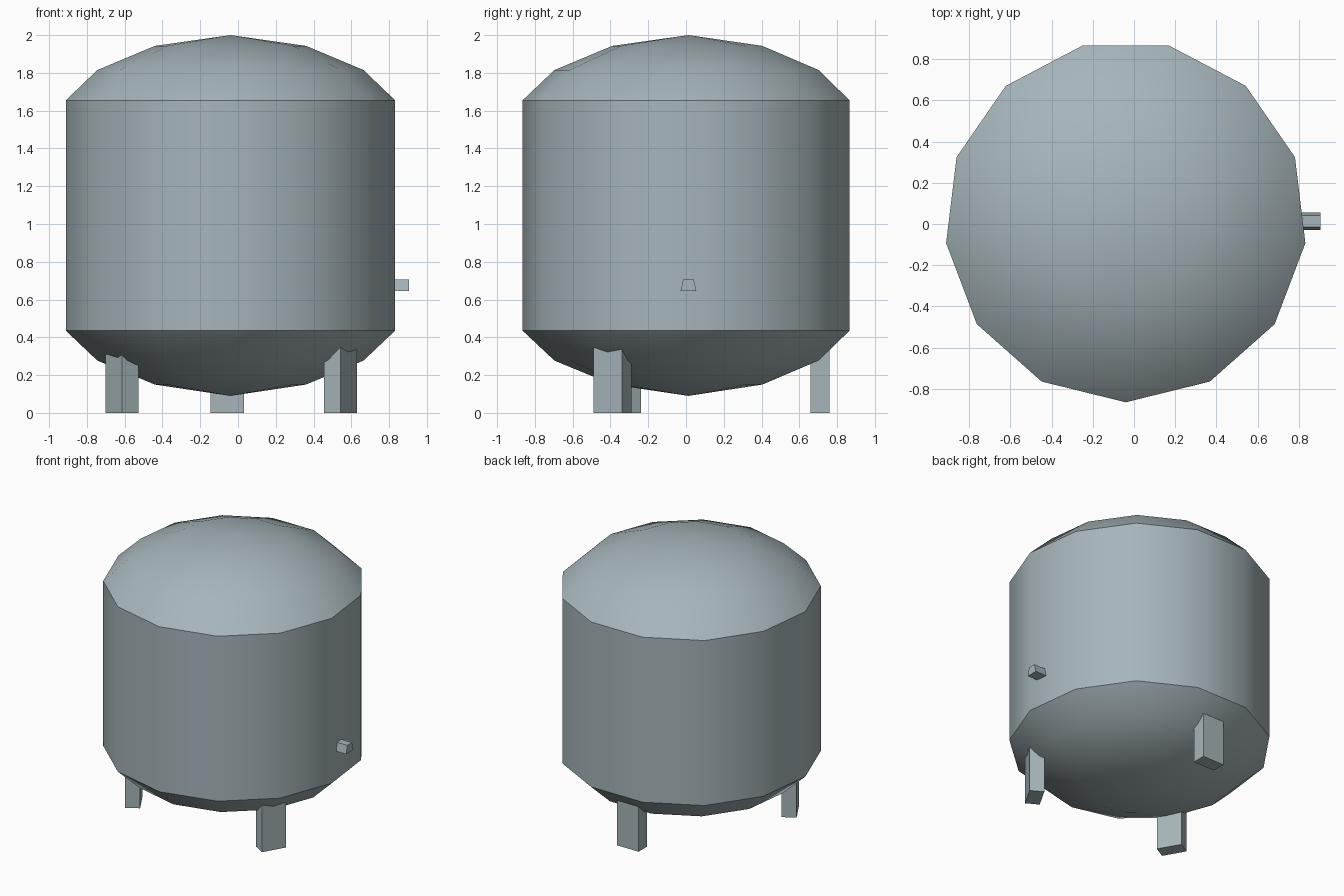
import bpy, bmesh, math
from mathutils import Matrix, Vector

if "Cube" in bpy.data.objects:
    bpy.data.objects.remove(bpy.data.objects["Cube"])

CX, CY, SIDES = -0.04, 0.013, 13

steel = bpy.data.materials.new("blue_grey_steel")
steel.diffuse_color = (0.38, 0.46, 0.49, 1)
steel.use_nodes = True
steel.node_tree.nodes["Principled BSDF"].inputs["Base Color"].default_value = steel.diffuse_color


def finish(name, bm, smooth=False):
    bmesh.ops.recalc_face_normals(bm, faces=bm.faces)
    mesh = bpy.data.meshes.new(name)
    bm.to_mesh(mesh)
    bm.free()
    mesh.materials.append(steel)
    obj = bpy.data.objects.new(name, mesh)
    bpy.context.collection.objects.link(obj)
    if smooth:
        bpy.ops.object.select_all(action='DESELECT')
        obj.select_set(True)
        bpy.context.view_layer.objects.active = obj
        bpy.ops.object.shade_smooth_by_angle(angle=math.radians(35))
    return obj


# tank shell: 13-sided lathe with a shallow dome at both ends
profile = [(0.403, 0.15), (0.71, 0.277), (0.878, 0.435),
           (0.878, 1.655), (0.71, 1.815), (0.403, 1.943)]
bm = bmesh.new()
rings = []
for r, z in profile:
    ring = []
    for i in range(SIDES):
        a = -math.pi / 2 + 2 * math.pi * i / SIDES
        ring.append(bm.verts.new((CX + r * math.cos(a), CY + r * math.sin(a), z)))
    rings.append(ring)
bottom = bm.verts.new((CX, CY, 0.09))
top = bm.verts.new((CX, CY, 2.0))
for i in range(SIDES):
    j = (i + 1) % SIDES
    for lo, hi in zip(rings, rings[1:]):
        bm.faces.new((lo[i], lo[j], hi[j], hi[i]))
    bm.faces.new((bottom, rings[0][j], rings[0][i]))
    bm.faces.new((top, rings[-1][i], rings[-1][j]))
finish("tank_shell", bm, smooth=True)

# three legs, each turned to face outwards and running into the lower dome
LEG_TOP = 0.38
for name, x, y, angle in (("back_leg", -0.057, 0.71, 90),
                          ("front_left_leg", -0.615, -0.34, 210),
                          ("front_right_leg", 0.542, -0.39, -30)):
    bm = bmesh.new()
    bmesh.ops.create_cube(bm, size=1, matrix=(
        Matrix.Translation((x, y, LEG_TOP / 2))
        @ Matrix.Rotation(math.radians(angle), 4, 'Z')
        @ Matrix.Diagonal((0.1, 0.175, LEG_TOP, 1))))
    finish(name, bm)

# outlet: short stub with a tapered section on the right side
section = [(-0.042, 0.645), (0.042, 0.645), (0.028, 0.705), (-0.028, 0.705)]
bm = bmesh.new()
face = bm.faces.new([bm.verts.new((0.76, CY + y, z)) for y, z in section])
ext = bmesh.ops.extrude_face_region(bm, geom=[face])
bmesh.ops.translate(bm, vec=Vector((0.145, 0, 0)),
                    verts=[v for v in ext["geom"] if isinstance(v, bmesh.types.BMVert)])
finish("outlet_stub", bm)
